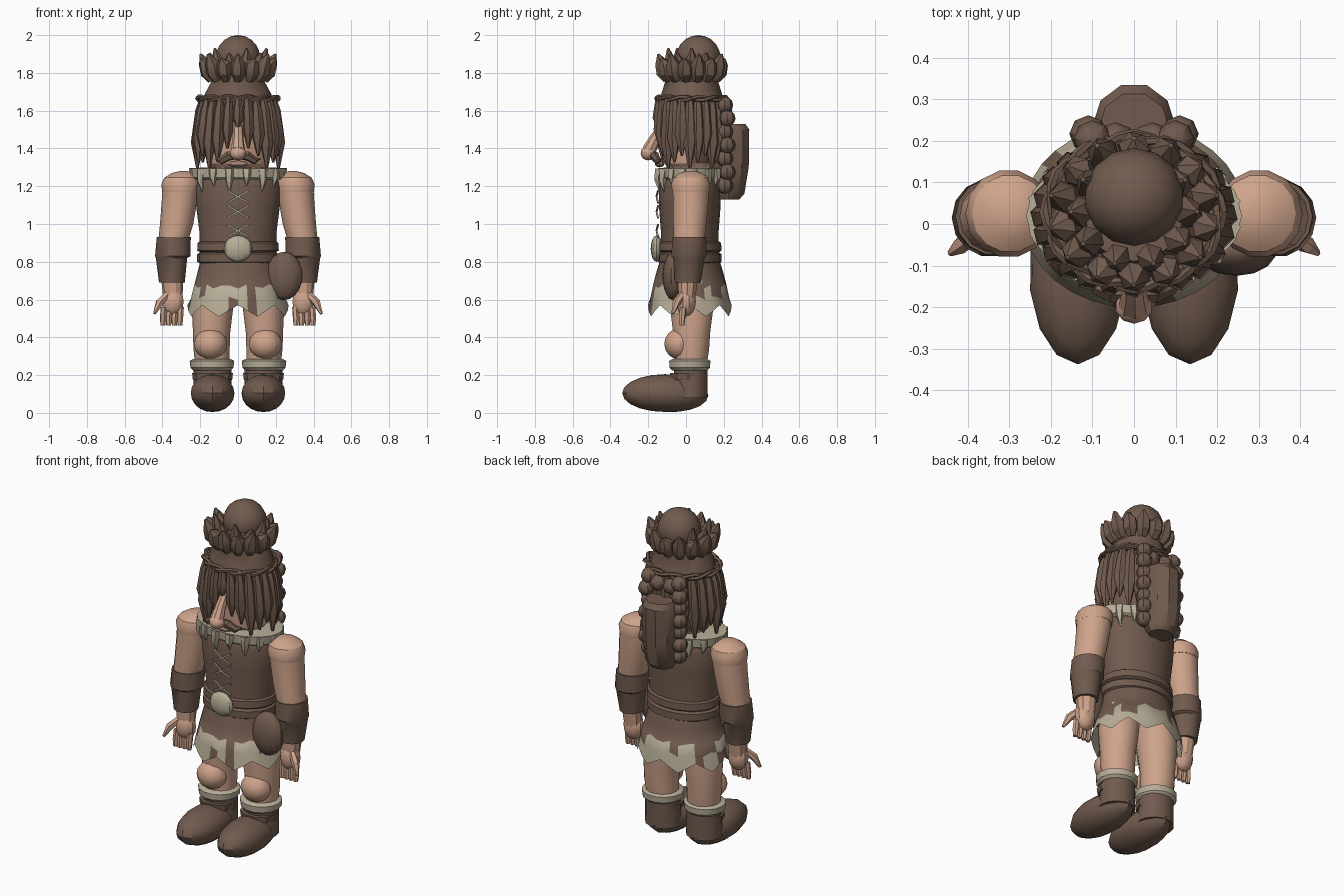
import bpy, bmesh, math, random
from mathutils import Vector

random.seed(4)


def material(name, rgb):
    m = bpy.data.materials.new(name)
    m.diffuse_color = (*rgb, 1)
    return m


BROWN = material("leather brown", (0.165, 0.105, 0.077))
SKIN = material("skin", (0.62, 0.37, 0.26))
BONE = material("bone", (0.47, 0.42, 0.31))


def finish(bm, name, mats):
    bmesh.ops.recalc_face_normals(bm, faces=bm.faces)
    me = bpy.data.meshes.new(name)
    bm.to_mesh(me)
    bm.free()
    ob = bpy.data.objects.new(name, me)
    bpy.context.collection.objects.link(ob)
    for m in mats:
        me.materials.append(m)
    return ob


def bridge(bm, rings, caps=True):
    n = len(rings[0])
    for a, b in zip(rings, rings[1:]):
        for i in range(n):
            j = (i + 1) % n
            bm.faces.new((a[i], a[j], b[j], b[i]))
    if caps:
        bm.faces.new(rings[0])
        bm.faces.new(rings[-1])


def loft(name, levels, mat, n=14, caps=True):
    """Stack of horizontal ellipses: (z, rx, ry, cx, cy)."""
    bm = bmesh.new()
    rings = [[bm.verts.new((cx + rx * math.cos(2 * math.pi * i / n),
                            cy + ry * math.sin(2 * math.pi * i / n), z))
              for i in range(n)] for z, rx, ry, cx, cy in levels]
    bridge(bm, rings, caps)
    return finish(bm, name, [mat])


def tube(name, points, radii, mat, n=6):
    """Tapered tube along a list of points."""
    bm = bmesh.new()
    pts = [Vector(p) for p in points]
    rings = []
    for k, (p, r) in enumerate(zip(pts, radii)):
        d = (pts[min(k + 1, len(pts) - 1)] - pts[max(k - 1, 0)]).normalized()
        u = d.orthogonal().normalized()
        if k:
            u = (prev - d * prev.dot(d)).normalized()
        prev = u
        v = d.cross(u)
        rings.append([bm.verts.new(p + r * (u * math.cos(2 * math.pi * i / n)
                                            + v * math.sin(2 * math.pi * i / n))) for i in range(n)])
    bridge(bm, rings)
    return finish(bm, name, [mat])


def ball(name, c, r, mat, u=12, v=8):
    bm = bmesh.new()
    bmesh.ops.create_uvsphere(bm, u_segments=u, v_segments=v, radius=1)
    for p in bm.verts:
        p.co = Vector((c[0] + p.co.x * r[0], c[1] + p.co.y * r[1], c[2] + p.co.z * r[2]))
    return finish(bm, name, [mat])


def around(a, rx, ry, z, cy=0.02):
    return (rx * math.cos(a), cy + ry * math.sin(a), z)


for s, side in ((-1, "left"), (1, "right")):
    # shoes, boots and legs
    shoe = ball(side + "_shoe", (s * 0.135, -0.11, 0.105), (0.118, 0.228, 0.1), BROWN, 14, 10)
    for v in shoe.data.vertices:
        t = max(0, (v.co.y + 0.11) / 0.228)
        v.co.z -= 0.012 * t
        v.co.x += s * -0.004 * t
    loft(side + "_boot", [(0.08, .105, .1, s * .135, .015), (0.18, .1, .09, s * .135, .025),
                          (0.25, .1, .092, s * .135, .025)], BROWN)
    loft(side + "_boot_flap", [(0.175, .104, .096, s * .135, .01), (0.21, .108, .1, s * .135, .01)], BROWN, 10)
    loft(side + "_boot_fur", [(0.225, .1, .095, s * .138, .02), (0.24, .114, .11, s * .138, .02),
                              (0.275, .118, .112, s * .138, .02), (0.285, .1, .095, s * .138, .02)], BONE)
    loft(side + "_leg", [(0.24, .09, .085, s * .135, .025), (0.34, .096, .095, s * .14, .03),
                         (0.42, .098, .1, s * .14, .03), (0.56, .11, .118, s * .135, .03),
                         (0.7, .105, .115, s * .12, .03)], SKIN)
    ball(side + "_knee", (s * 0.145, -0.035, 0.365), (0.088, 0.08, 0.082), SKIN)

    # arms with leather cuffs
    loft(side + "_arm", [(0.9, .078, .082, s * .345, .015), (1.0, .088, .09, s * .325, .02),
                         (1.12, .094, .096, s * .31, .025), (1.21, .096, .1, s * .302, .025)], SKIN)
    loft(side + "_shoulder", [(1.17, .097, .1, s * .304, .025), (1.21, .104, .106, s * .302, .025),
                              (1.245, .092, .094, s * .298, .025), (1.27, .058, .06, s * .292, .025),
                              (1.28, .02, .02, s * .288, .025)], SKIN)
    loft(side + "_cuff", [(0.69, .068, .07, s * .35, .01), (0.82, .083, .086, s * .352, .015),
                          (0.83, .094, .095, s * .345, .015), (0.93, .09, .092, s * .34, .018),
                          (0.93, .07, .07, s * .34, .018)], BROWN)
    loft(side + "_wrist", [(0.6, .05, .045, s * .345, .005), (0.72, .06, .058, s * .348, .01)], SKIN, 10)
    ball(side + "_hand", (s * .345, 0, 0.59), (.06, .052, .08), SKIN, 10, 8)
    for k in range(4):
        x = s * (.303 + k * .03)
        tube(side + "_finger", [(x, -.015, .56), (x + s * .004, -.02, .5), (x + s * .004, -.022, .462)],
             (.017, .017, .013), SKIN)
    tube(side + "_thumb", [(s * .375, -.02, .625), (s * .415, -.05, .585), (s * .442, -.07, .525)],
         (.02, .022, .008), SKIN)

    # braids of round beads
    for k in range(7):
        ball(side + "_braid_bead", (s * (.1 + .01 * (k % 2)), .205 + .012 * (k % 2), 1.63 - k * .071),
             (.046, .045, .044), BROWN, 8, 6)

    # moustache and lips
    tube(side + "_moustache", [(0, -.165, 1.365), (s * .05, -.165, 1.36), (s * .09, -.15, 1.335),
                               (s * .118, -.13, 1.345)], (.02, .026, .02, .004), BROWN)

# torso, belt and clothing
loft("vest", [(0.74, .205, .158, 0, .02), (0.82, .203, .155, 0, .02), (0.95, .203, .152, 0, .02),
              (1.08, .22, .162, 0, .02), (1.2, .23, .165, 0, .02), (1.25, .215, .155, 0, .02),
              (1.29, .17, .13, 0, .02)], BROWN, 20)
loft("belt", [(0.79, .2, .152, 0, .02), (0.8, .216, .168, 0, .02), (0.84, .216, .168, 0, .02),
              (0.85, .2, .155, 0, .02), (0.86, .216, .168, 0, .02), (0.9, .214, .166, 0, .02),
              (0.91, .2, .15, 0, .02)], BROWN, 20)
ball("buckle", (0, -.155, .87), (.075, .032, .07), BONE, 12, 8)
ball("hip_pouch", (.245, -.065, .725), (.098, .06, .128), BROWN, 14, 10)
for z in (0.965, 1.065, 1.145):
    for s in (-1, 1):
        tube("vest_lace", [(-s * .055, -.148, z - .032), (0, -.156, z), (s * .055, -.148, z + .032)],
             (.006, .006, .006), BONE, 4)

# ragged skirt: leather top, patched bone-coloured fur hem
n = 32
bm = bmesh.new()
rings = []
for z, rx, ry in ((0.8, .2, .16), (0.74, .215, .178), (0.67, .235, .197), (0.61, .25, .21), (0.54, .268, .222)):
    ring = []
    for i in range(n):
        a = 2 * math.pi * i / n
        wob = (.03 * math.cos(i * math.pi / 2) if z == .54
               else .012 * math.sin(i * 2.3) if z in (.67, .61) else 0)
        ring.append(bm.verts.new(around(a, rx, ry, z + wob)))
    rings.append(ring)
bridge(bm, rings, caps=False)
bm.faces.new(rings[2][::-1])
skirt = finish(bm, "skirt", [BROWN, BONE])
for i, p in enumerate(skirt.data.polygons):
    if len(p.vertices) == 4 and p.center.z < .655:
        p.material_index = 0 if random.random() < .24 else 1

# bone collar with hanging teeth
loft("collar", [(1.235, .235, .155, 0, .02), (1.245, .252, .165, 0, .02), (1.295, .26, .17, 0, .02),
                (1.3, .16, .12, 0, .02)], BONE, 18)
for k in range(16):
    a = 2 * math.pi * (k + .5) / 16
    x, y, z = around(a, .235, .163, 1.29)
    drop = .12 if k % 2 else .09
    tube("collar_tooth", [(x, y, z), (x * 1.02, .02 + (y - .02) * 1.06, z - drop * .5),
                          (x * .96, .02 + (y - .02) * 1.0, z - drop)], (.027, .02, .002), BONE, 5)

# head and face
head = loft("head", [(1.27, .12, .1, 0, .03), (1.32, .165, .14, 0, .025), (1.42, .18, .155, 0, .025),
                     (1.54, .18, .155, 0, .025), (1.62, .175, .155, 0, .03), (1.69, .15, .14, 0, .03)], SKIN, 16)
head.data.materials.append(BROWN)
for p in head.data.polygons:
    if p.center.z > 1.5 or (p.center.z > 1.36 and p.center.y > .05):
        p.material_index = 1
tube("nose_bridge", [(0, -.12, 1.52), (0, -.165, 1.45), (0, -.195, 1.39)], (.025, .03, .038), SKIN, 8)
ball("nose_tip", (0, -.2, 1.375), (.045, .04, .038), SKIN, 10, 8)
ball("lip", (0, -.14, 1.318), (.055, .025, .018), SKIN, 8, 6)

# hair locks, shorter over the forehead
for k in range(24):
    a = 2 * math.pi * k / 24 - math.pi / 2
    front = abs(math.cos(a / 2 + math.pi / 4))      # 1 at the face, 0 behind
    end = 1.5 if k == 0 else 1.4 if k in (1, 23) else 1.29 + .035 * (k % 3)
    mid = 1.66 - (1.66 - end) * .62
    w = .03 if k in (0, 1, 23) else .036
    flare = .215 if k else .19
    tube("hair_lock", [around(a, .185, .165, 1.67), around(a, .2, .165, 1.6),
                       around(a, flare, .168, mid), around(a, flare, .162, end)],
         (.016, .027, w, .006), BROWN, 6)
# beads tying the back of the hair
for x in (-.045, .045):
    ball("hair_bead", (x, .2, 1.6), (.05, .045, .045), BROWN, 8, 6)

# headband: two twisted cords
for ph in (0, math.pi):
    m = 36
    pts = [around(2 * math.pi * i / m, .207 + .01 * math.cos(i * math.pi / 3 + ph),
                  .178 + .01 * math.cos(i * math.pi / 3 + ph),
                  1.665 + .01 * math.sin(i * math.pi / 3 + ph), .03) for i in range(m + 1)]
    tube("headband_cord", pts, [.011] * (m + 1), BROWN, 5)

# hat: cone, leaf crown and ball on top
loft("hat_cone", [(1.66, .185, .165, 0, .03), (1.69, .175, .16, 0, .03), (1.755, .14, .14, 0, .03),
                  (1.78, .145, .145, 0, .03), (1.86, .12, .12, 0, .03)], BROWN, 16)
for row, (count, r, top) in enumerate(((14, .155, 1.9), (10, .115, 1.93))):
    for k in range(count):
        a = 2 * math.pi * (k + .5 * row) / count - math.pi / 2
        tip = top - .025 * (k % 2)
        tube("crown_leaf", [around(a, r * .9, r * .82, 1.762, .03), around(a, r * 1.06, r * .96, 1.8, .03),
                            around(a, r * 1.14, r * 1.02, 1.85, .03), around(a, r * 1.32, r * 1.14, tip, .03)],
             (.025, .04, .038, .006), BROWN, 6)
ball("hat_ball", (0, .065, 1.88), (.12, .118, .12), BROWN, 14, 10)

# quiver on the back
loft("quiver", [(1.13, .07, .06, 0, .225), (1.16, .09, .085, 0, .228), (1.3, .1, .102, 0, .235),
                (1.5, .1, .104, 0, .236), (1.53, .085, .088, 0, .23)], BROWN, 10)

# smooth shading with sharp edges kept
bpy.ops.object.select_all(action='SELECT')
bpy.context.view_layer.objects.active = skirt
bpy.ops.object.shade_smooth_by_angle(angle=math.radians(32))
